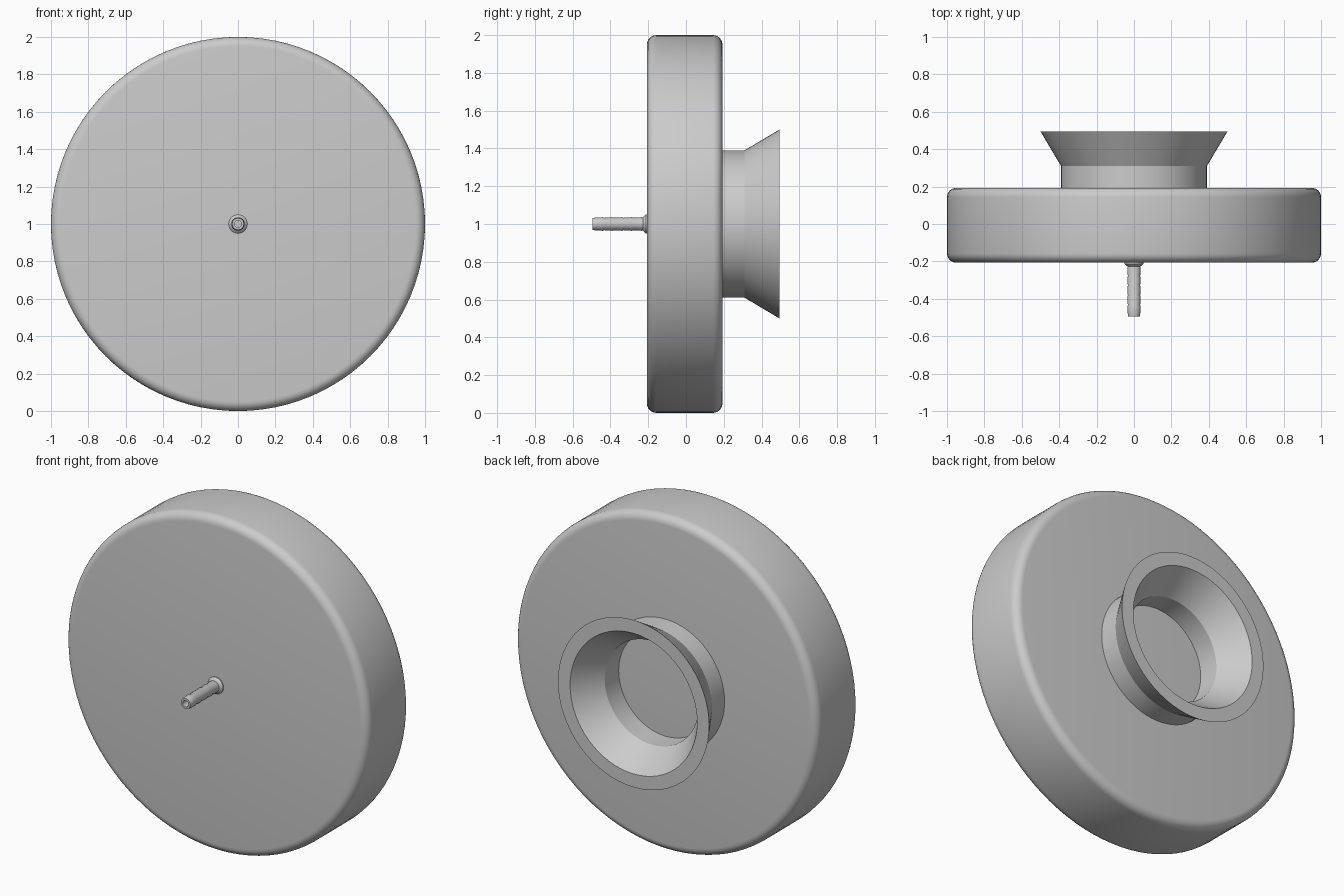
import bpy, bmesh, math
from mathutils import Vector

cube = bpy.data.objects.get("Cube")
if cube:
    bpy.data.objects.remove(cube, do_unlink=True)

grey = bpy.data.materials.new("plain grey")
grey.use_nodes = True
colour = (0.6, 0.6, 0.6, 1)
grey.diffuse_color = colour
grey.node_tree.nodes["Principled BSDF"].inputs["Base Color"].default_value = colour


def lathe(name, profile, segments):
    """Spin a (radius, y) profile around the front-to-back axis."""
    bm = bmesh.new()
    verts = [bm.verts.new((r, y, 0)) for r, y in profile]
    edges = [bm.edges.new(pair) for pair in zip(verts, verts[1:])]
    bmesh.ops.spin(bm, geom=verts + edges, cent=(0, 0, 0), axis=(0, 1, 0),
                   angle=math.tau, steps=segments, use_duplicate=False)
    bmesh.ops.remove_doubles(bm, verts=bm.verts, dist=0.0001)
    bmesh.ops.recalc_face_normals(bm, faces=bm.faces)
    mesh = bpy.data.meshes.new(name)
    bm.to_mesh(mesh)
    bm.free()
    mesh.materials.append(grey)
    obj = bpy.data.objects.new(name, mesh)
    obj.location.z = 1
    bpy.context.collection.objects.link(obj)
    bpy.ops.object.select_all(action="DESELECT")
    obj.select_set(True)
    bpy.context.view_layer.objects.active = obj
    bpy.ops.object.shade_smooth_by_angle(angle=math.radians(28))
    return obj


def rounded(r, y, radius, start):
    """Quarter-circle corner around (r, y), starting at an angle in degrees."""
    angles = [math.radians(start + 90 * i / 6) for i in range(7)]
    return [(r + radius * math.cos(a), y + radius * math.sin(a)) for a in angles]


# Thick disc with rounded rims
front, back, bevel = -0.207, 0.193, 0.05
lathe("disc_body",
      [(0, front)]
      + rounded(1 - bevel, front + bevel, bevel, -90)
      + rounded(1 - bevel, back - bevel, bevel, 0)
      + [(0, back)], 96)

# Hollow flared collar on the back
lathe("flared_collar",
      [(0.39, back - 0.01), (0.39, 0.31), (0.5, 0.495), (0.42, 0.495),
       (0.31, 0.325), (0.31, back - 0.01)], 64)

# Barbed hollow stem on the front, with a filleted foot
stem = [(0.05, front + 0.01), (0.05, front - 0.006), (0.044, front - 0.013), (0.034, front - 0.02)]
barbs, tip = 5, -0.495
start = front - 0.02
pitch = (tip + 0.01 - start) / barbs
for i in range(barbs):
    y = start + i * pitch
    stem += [(0.036, y + 0.15 * pitch), (0.033, y + pitch)]
stem += [(0.031, tip), (0.019, tip), (0.019, front)]
lathe("barbed_stem", stem, 32)
